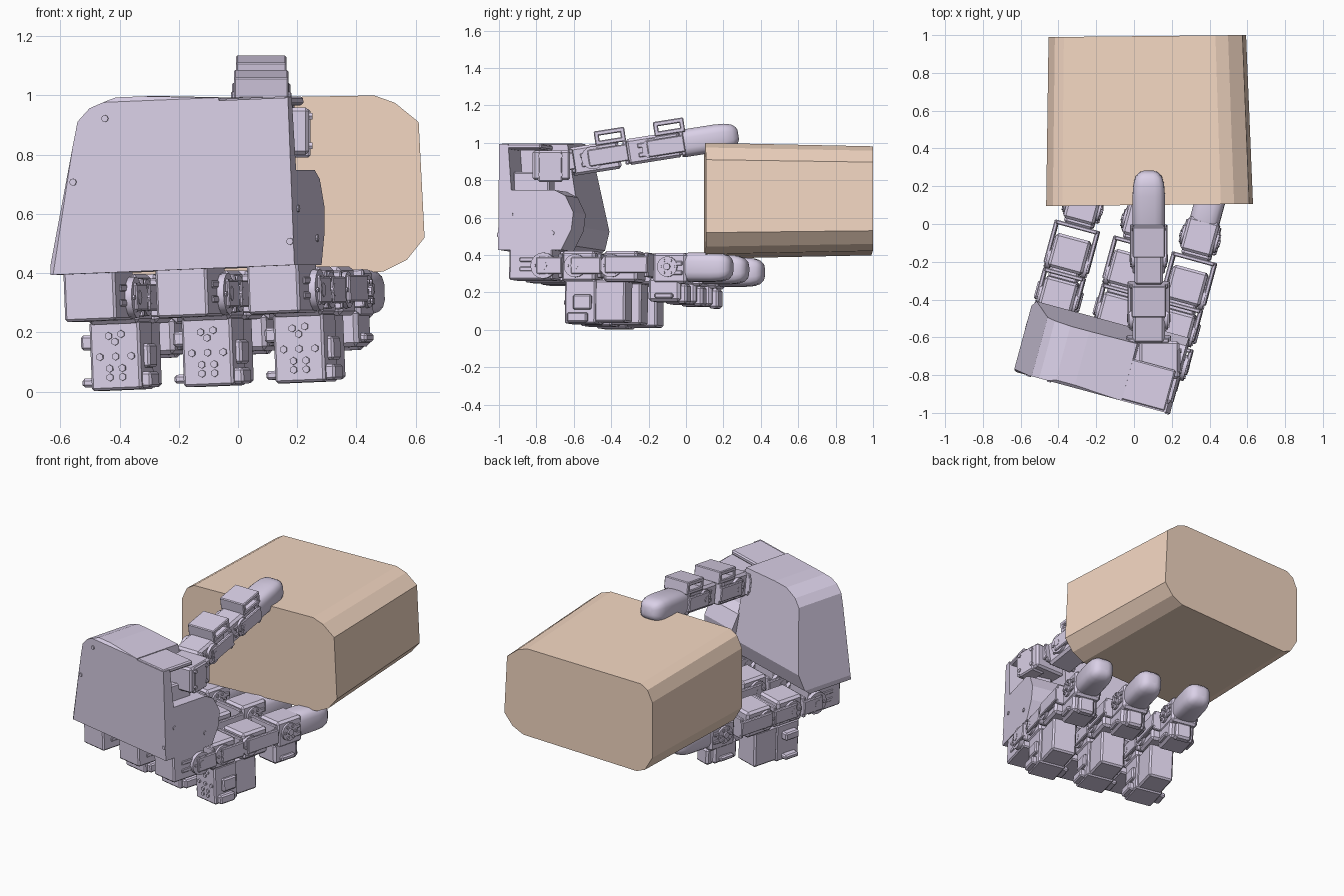
import bpy, bmesh
from math import radians, pi, cos, sin
from mathutils import Matrix, Vector

if "Cube" in bpy.data.objects:
    bpy.data.objects.remove(bpy.data.objects["Cube"])


def material(name, rgb):
    m = bpy.data.materials.new(name)
    m.diffuse_color = (*rgb, 1)
    m.use_nodes = True
    m.node_tree.nodes["Principled BSDF"].inputs["Base Color"].default_value = m.diffuse_color
    return m


LILAC = material("lilac_plastic", (0.70, 0.63, 0.80))
TAN = material("tan_card", (0.90, 0.68, 0.54))


def finish(bm, name, M, mat=LILAC, smooth=False):
    bmesh.ops.recalc_face_normals(bm, faces=bm.faces)
    bm.transform(M)
    me = bpy.data.meshes.new(name)
    bm.to_mesh(me)
    bm.free()
    if smooth:
        for p in me.polygons:
            p.use_smooth = True
        me.set_sharp_from_angle(angle=radians(35))
    me.materials.append(mat)
    ob = bpy.data.objects.new(name, me)
    bpy.context.collection.objects.link(ob)
    return ob


def box(name, M, x, y, z, bevel=0.008):
    bm = bmesh.new()
    c = Vector(((x[0] + x[1]) / 2, (y[0] + y[1]) / 2, (z[0] + z[1]) / 2))
    s = Matrix.Diagonal((x[1] - x[0], y[1] - y[0], z[1] - z[0], 1))
    bmesh.ops.create_cube(bm, size=1, matrix=Matrix.Translation(c) @ s)
    if bevel:
        bmesh.ops.bevel(bm, geom=bm.edges[:], offset=bevel, segments=1, affect='EDGES')
    return finish(bm, name, M)


def cyl(name, M, c, r, depth, axis='X', n=16):
    bm = bmesh.new()
    rot = Matrix.Rotation(pi / 2, 4, 'Y' if axis == 'X' else 'X')
    bmesh.ops.create_cone(bm, cap_ends=True, segments=n, radius1=r, radius2=r,
                          depth=depth, matrix=Matrix.Translation(c) @ rot)
    return finish(bm, name, M, smooth=True)


def loft(name, M, rings, mat=LILAC, smooth=False):
    bm = bmesh.new()
    vs = [[bm.verts.new(p) for p in r] for r in rings]
    n = len(rings[0])
    for a, b in zip(vs, vs[1:]):
        for i in range(n):
            bm.faces.new((a[i], a[(i + 1) % n], b[(i + 1) % n], b[i]))
    bm.faces.new(vs[0])
    bm.faces.new(vs[-1])
    return finish(bm, name, M, mat, smooth)


def horn(name, M, y, z, hw, r=0.062):
    # round joint disc on both sides, with a hub and a ring of bolts
    for s in (-1, 1):
        cyl(name, M, (s * hw, y, z), r, 0.026)
        cyl(name + "_hub", M, (s * (hw + 0.01), y, z), r * 0.35, 0.03, n=8)
        for k in range(6):
            a = k * pi / 3
            cyl(name + "_bolt", M, (s * (hw + 0.01), y + cos(a) * r * 0.68, z + sin(a) * r * 0.68),
                0.009, 0.02, n=6)


def bracket(name, M, y0, y1, z, hw, h=0.045):
    # U-shaped yoke: two arms and a cross bar
    for s in (-1, 1):
        box(name + "_arm", M, (s * hw - 0.011, s * hw + 0.011), (y0, y1), (z - h, z + h), 0.005)
    box(name + "_bar", M, (-hw, hw), (y1 - 0.022, y1), (z - h - 0.02, z + h + 0.02), 0.005)


def servo(name, M, y, z, hw):
    box(name, M, (-hw, hw), y, z, 0.014)
    zm = (z[0] + z[1]) / 2
    for s in (-1, 1):
        for dz in (-0.025, 0.025):
            box(name + "_rib", M, (s * hw - 0.01, s * hw + 0.01),
                (y[0] + 0.06, y[1] - 0.02), (zm + dz - 0.012, zm + dz + 0.012), 0.004)


def fingertip(name, M, y0, y1, z, hw, hh):
    L = y1 - y0
    rings = []
    for t, k in ((0, .95), (.06, 1), (.6, 1), (.78, .95), (.9, .82), (.97, .6), (1, .35)):
        ring = []
        for i in range(16):
            a = 2 * pi * (i + .5) / 16
            c, s = cos(a), sin(a)
            ring.append((hw * k * abs(c) ** .6 * (1 if c > 0 else -1), y0 + L * t,
                         z + hh * k * abs(s) ** .6 * (1 if s > 0 else -1)))
        rings.append(ring)
    loft(name, M, rings, smooth=True)


# held box: chamfered outline with a slight draft toward the back
prof = [(-.38, .985), (.46, 1.0), (.53, .975), (.61, .91), (.63, .52), (.57, .445), (.49, .405),
        (-.35, .38), (-.41, .405), (-.465, .5), (-.465, .88), (-.43, .955)]
loft("held_box", Matrix(), [
    [(x, .10 + .01 * x, z) for x, z in prof],
    [((x - .08) * .955 + .068, .994 + .01 * x, (z - .69) * .94 + .69) for x, z in prof]], TAN)

# hand frame: yawed and slightly tilted
H = (Matrix.Rotation(radians(-15.2), 4, 'Z') @ Matrix.Translation((0, 0, .3))
     @ Matrix.Rotation(radians(-2.3), 4, 'Y') @ Matrix.Translation((0, 0, -.3)))

# palm: side profile extruded, then chopped to its outline
bm = bmesh.new()
side = [(-.92, .41), (-.92, .985), (-.905, 1.0), (-.61, 1.0), (-.53, .54), (-.56, .44), (-.6, .41)]
f = bm.faces.new([bm.verts.new((-.405, y, z)) for y, z in side])
e = bmesh.ops.extrude_face_region(bm, geom=[f])
bmesh.ops.translate(bm, vec=(.615, 0, 0), verts=[v for v in e['geom'] if isinstance(v, bmesh.types.BMVert)])
for co, no in (((-.40, 0, .46), (-.45, 0, .11)), ((-.28, 0, .93), (-.05, 0, .05)),
               ((-.24, 0, .968), (-.03, 0, .08)), ((0, 0, .997), (.06, 0, 1)),
               ((-.355, -.92, .6), (-.5, -.7, .1))):
    g = bm.verts[:] + bm.edges[:] + bm.faces[:]
    cut = bmesh.ops.bisect_plane(bm, geom=g, plane_co=co, plane_no=Vector(no).normalized(), clear_outer=True)
    edges = [x for x in cut['geom_cut'] if isinstance(x, bmesh.types.BMEdge)]
    bmesh.ops.holes_fill(bm, edges=edges, sides=0)
finish(bm, "palm_shell", H)
wing = [(-.92, .41), (-.92, .975), (-.87, .975), (-.85, .73), (-.61, .73), (-.55, .7), (-.505, .61),
        (-.515, .52), (-.57, .41)]
loft("palm_side", H, [[(x, y, z) for y, z in wing] for x in (.2, .452)])
box("palm_top_lip", H, (.19, .445), (-.915, -.69), (.95, .98))
for x, z in ((-.19, .93), (-.31, .72), (.44, .49)):
    cyl("palm_screw", H, (x, -.92, z), .012, .012, 'Y', 8)
for y, z in ((-.85, .6), (-.62, .5)):
    cyl("palm_side_screw", H, (.452, y, z), .012, .012, n=8)

# three fingers
for fx in (-.285, .037, .358):
    F = H @ Matrix.Translation((fx, 0, 0))
    servo("finger_base_servo", F, (-.86, -.69), (.25, .415), .085)
    box("finger_base_mount", F, (-.09, .09), (-.86, -.62), (.25, .42))
    horn("finger_base_joint", F, -.665, .325, .1, .07)
    bracket("finger_base_yoke", F, -.70, -.56, .325, .112)
    servo("finger_lower_link", F, (-.57, -.385), (.24, .405), .09)
    horn("finger_lower_joint", F, -.49, .325, .092)
    bracket("finger_lower_yoke", F, -.51, -.345, .325, .105)
    # hanging drive housing with screw pattern and flanges
    box("drive_housing", F, (-.09, .085), (-.55, -.38), (.017, .25), .008)
    box("drive_housing_rear", F, (-.085, .07), (-.39, -.22), (.025, .25), .01)
    box("drive_flange", F, (.075, .115), (-.53, -.42), (.022, .075))
    box("drive_flange_upper", F, (.075, .105), (-.5, -.4), (.09, .17))
    box("drive_tab", F, (-.13, -.08), (-.52, -.42), (.03, .06))
    box("drive_tab_upper", F, (-.13, -.08), (-.52, -.42), (.155, .205))
    for x, z in ((-.022, .2), (.022, .205), (0, .18), (-.055, .13), (0, .13), (.055, .13),
                 (-.022, .09), (.022, .09), (-.022, .06), (.022, .06)):
        cyl("drive_screw", F, (x, -.55, z), .013, .016, 'Y', 6)
    # middle link
    servo("finger_middle_link", F, (-.335, -.15), (.24, .405), .095)
    horn("finger_middle_joint", F, -.29, .325, .098)
    bracket("finger_middle_yoke", F, -.32, -.085, .33, .112)
    # end link with small housing and rounded tip
    servo("finger_end_link", F, (-.065, .12), (.23, .395), .085)
    horn("finger_end_joint", F, .018, .32, .085, .055)
    box("end_housing", F, (-.08, .08), (-.09, .085), (.135, .26), .014)
    box("end_housing_flange", F, (-.1, .1), (-.05, .05), (.15, .18))
    box("end_housing_nose", F, (-.05, .05), (.06, .115), (.125, .23), .012)
    fingertip("fingertip", F, .1, .353, .32, .08, .078)

# thumb base servo in the palm recess
box("thumb_base_servo", Matrix(), (.03, .24), (-.82, -.62), (.8, .96), .012)
box("thumb_base_plate", Matrix(), (.15, .245), (-.79, -.66), (.79, .955))
box("thumb_base_post", H, (.26, .38), (-.86, -.66), (.72, .83))
for y in (-.78, -.67):
    for z in (.83, .93):
        cyl("thumb_base_screw", Matrix(), (.245, y, z), .012, .012, n=6)

# thumb links, pitched upward
T = Matrix.Translation((.078, -.72, .885)) @ Matrix.Rotation(radians(9), 4, 'X')
bracket("thumb_base_yoke", T, .07, .125, 0, .108)
servo("thumb_lower_link", T, (.1, .37), (-.08, .072), .085)
horn("thumb_lower_joint", T, .225, 0, .09)
bracket("thumb_lower_yoke", T, .2, .415, 0, .102)
servo("thumb_upper_link", T, (.41, .7), (-.07, .07), .075)
horn("thumb_upper_joint", T, .545, 0, .078, .055)
bracket("thumb_upper_yoke", T, .52, .72, 0, .088)
for t0, hw in ((.25, .092), (.57, .085)):
    # open raised loop above each link
    box("thumb_loop_top", T, (-hw, hw), (t0, t0 + .165), (.112, .138), .005)
    box("thumb_loop_foot", T, (-hw, hw), (t0, t0 + .165), (.06, .085), .005)
    for d in (0, .14):
        box("thumb_loop_post", T, (-hw, hw), (t0 + d, t0 + d + .025), (.06, .135), .005)
fingertip("thumb_tip", T, .7, 1.012, 0, .086, .075)
